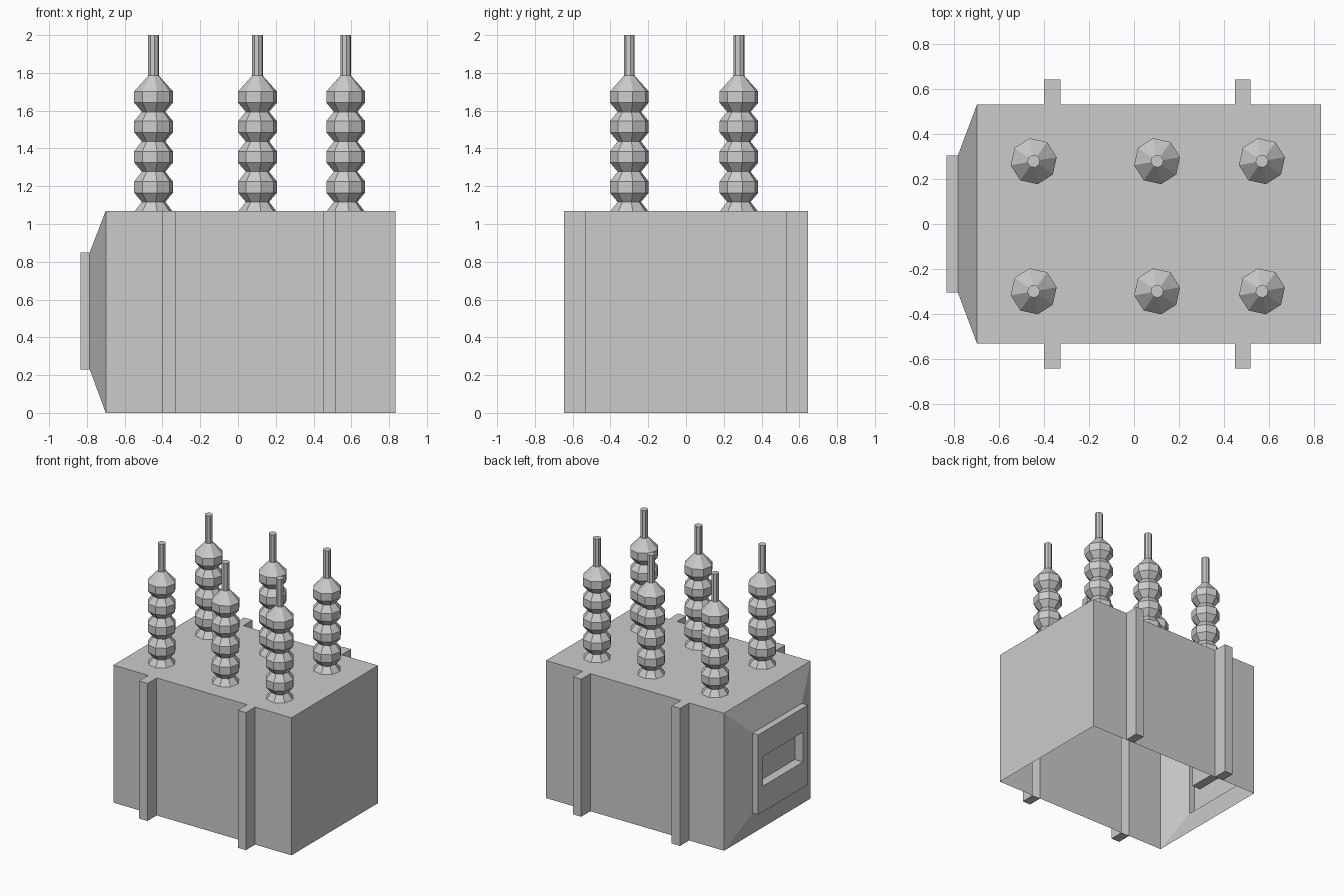
import bpy, bmesh, math

if "Cube" in bpy.data.objects:
    bpy.data.objects.remove(bpy.data.objects["Cube"])


def make_object(name, bm):
    mesh = bpy.data.meshes.new(name)
    bm.to_mesh(mesh)
    bm.free()
    obj = bpy.data.objects.new(name, mesh)
    bpy.context.collection.objects.link(obj)
    return obj


def extend(bm, face, x, half_y, z0, z1):
    """Extrude a left-facing rectangle to a new rectangle at x."""
    mid = face.calc_center_median().z
    new = bmesh.ops.extrude_discrete_faces(bm, faces=[face])["faces"][0]
    for v in new.verts:
        v.co = (x, math.copysign(half_y, v.co.y), z1 if v.co.z > mid else z0)
    return new


# Tank: plan outline with side ribs, mirrored across y and raised
HEIGHT, SIDE, RIB = 1.07, 0.532, 0.645
half = [(-0.70, SIDE)]
for a, b in ((-0.40, -0.327), (0.45, 0.52)):
    half += [(a, SIDE), (a, RIB), (b, RIB), (b, SIDE)]
half.append((0.833, SIDE))
outline = [(x, -y) for x, y in half] + list(reversed(half))

bm = bmesh.new()
low = [bm.verts.new((x, y, 0)) for x, y in outline]
high = [bm.verts.new((x, y, HEIGHT)) for x, y in outline]
bm.faces.new(high)
n = len(outline)
walls = [bm.faces.new((low[i], low[(i + 1) % n], high[(i + 1) % n], high[i]))
         for i in range(n)]

# The tank is open underneath; only the hollow ribs are closed off
for start in (1, 5, n // 2 + 1, n // 2 + 5):
    bm.faces.new(low[start:start + 4][::-1])

# Tapered left end, raised panel and recessed window
face = walls[-1]
for step in ((-0.785, 0.305, 0.23, 0.85), (-0.835, 0.305, 0.23, 0.85),
             (-0.835, 0.245, 0.43, 0.66), (-0.765, 0.245, 0.43, 0.66)):
    face = extend(bm, face, *step)
make_object("transformer_tank", bm)

# Insulator: ribbed eight-sided profile with terminal rod
SIDES, TURN = 8, math.radians(10)
profile = [(0.10, HEIGHT)]
for z in (1.195, 1.355, 1.515, 1.672):
    profile += [(0.063, z - 0.078), (0.104, z - 0.03), (0.104, z + 0.03)]
profile += [(0.029, 1.785), (0.029, 2.0)]

bm = bmesh.new()
rings = [[bm.verts.new((r * math.cos(TURN + math.tau * i / SIDES),
                        r * math.sin(TURN + math.tau * i / SIDES), z))
          for i in range(SIDES)] for r, z in profile]
for a, b in zip(rings, rings[1:]):
    for i in range(SIDES):
        j = (i + 1) % SIDES
        bm.faces.new((a[i], a[j], b[j], b[i]))
bm.faces.new(rings[-1])
first = make_object("insulator", bm)

# Six insulators on the lid, sharing one mesh
spots = [(x, y) for x in (-0.447, 0.103, 0.57) for y in (-0.30, 0.28)]
for k, (x, y) in enumerate(spots):
    obj = first if k == 0 else first.copy()
    if k:
        obj.name = f"insulator_{k + 1}"
        bpy.context.collection.objects.link(obj)
    obj.location = (x, y, 0)
